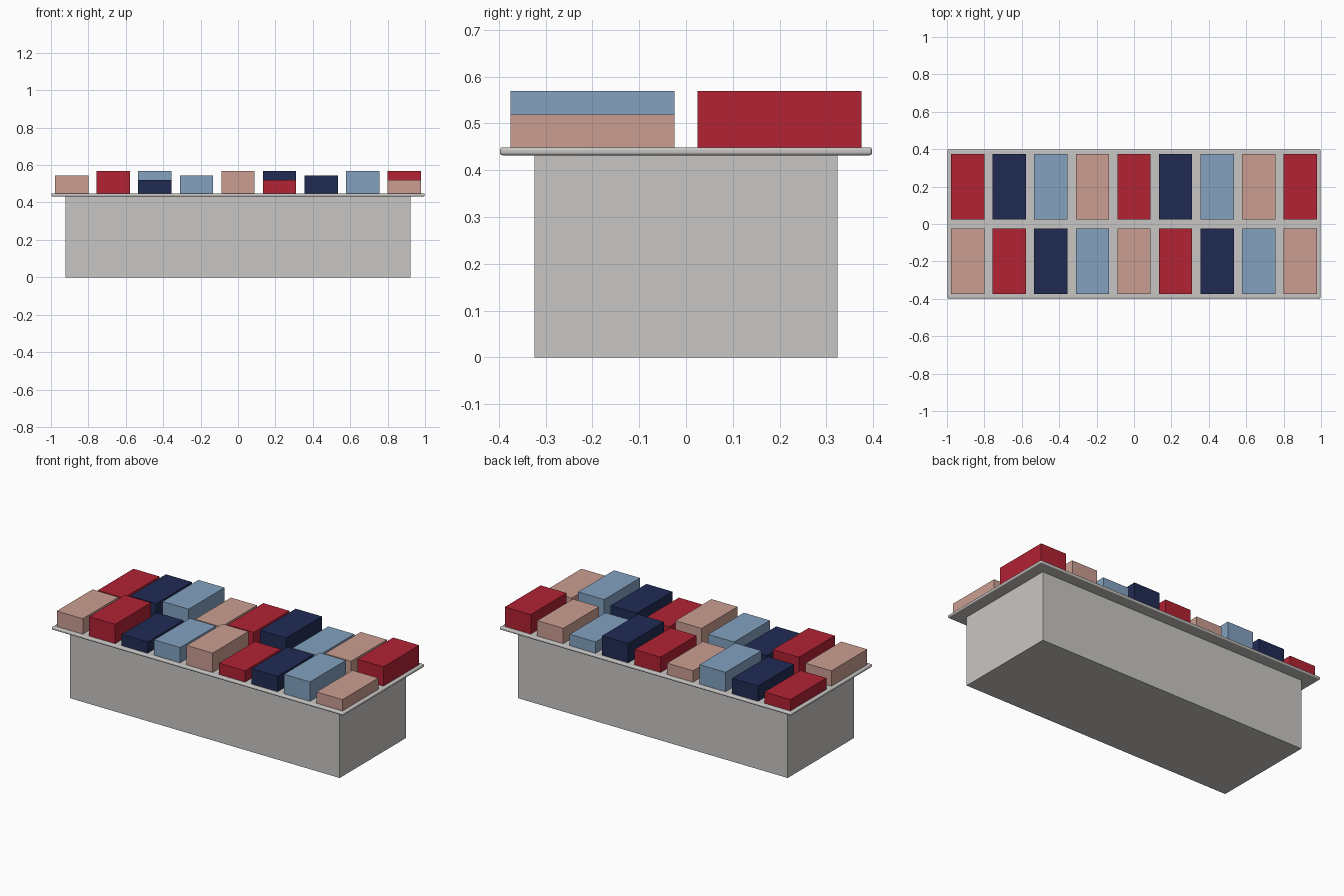
import bpy

if "Cube" in bpy.data.objects:
    bpy.data.objects.remove(bpy.data.objects["Cube"])


def material(name, srgb):
    m = bpy.data.materials.new(name)
    lin = [(c / 255 / 12.92) if c / 255 <= 0.04045 else ((c / 255 + 0.055) / 1.055) ** 2.4 for c in srgb]
    m.diffuse_color = (*lin, 1)
    m.use_nodes = True
    m.node_tree.nodes["Principled BSDF"].inputs["Base Color"].default_value = m.diffuse_color
    return m


def box(name, x, y, z, mat):
    """Box spanning the (min, max) ranges x, y, z."""
    spans = (x, y, z)
    bpy.ops.mesh.primitive_cube_add(size=1, location=[(a + b) / 2 for a, b in spans])
    ob = bpy.context.object
    ob.name = name
    ob.scale = [b - a for a, b in spans]
    bpy.ops.object.transform_apply(location=False, rotation=False, scale=True)
    ob.data.materials.append(mat)
    return ob


grey = material("light grey", (200, 198, 196))
palette = [
    material("dusty pink", (203, 158, 146)),
    material("red", (178, 34, 52)),
    material("navy", (32, 43, 84)),
    material("pale blue", (131, 162, 192)),
]

# Counter body
box("counter_body", (-0.923, 0.923), (-0.324, 0.324), (0, 0.434), grey)

# Thin counter top with rounded rim
top = box("counter_top", (-0.998, 0.998), (-0.398, 0.398), (0.432, 0.449), grey)
bev = top.modifiers.new("rounded_rim", "BEVEL")
bev.width = 0.006
bev.segments = 3
bpy.ops.object.shade_smooth_by_angle()

# Two rows of folded goods; colours cycle by four, heights by three
for row, (label, y) in enumerate((("front", (-0.375, -0.025)), ("back", (0.025, 0.375)))):
    for i in range(9):
        cx = (i - 4) * 0.2222
        height = 0.07 + 0.025 * ((i + 1 - row) % 3)
        box(f"{label}_stack_{i + 1}", (cx - 0.089, cx + 0.089), y,
            (0.449, 0.449 + height), palette[(i + row) % 4])
